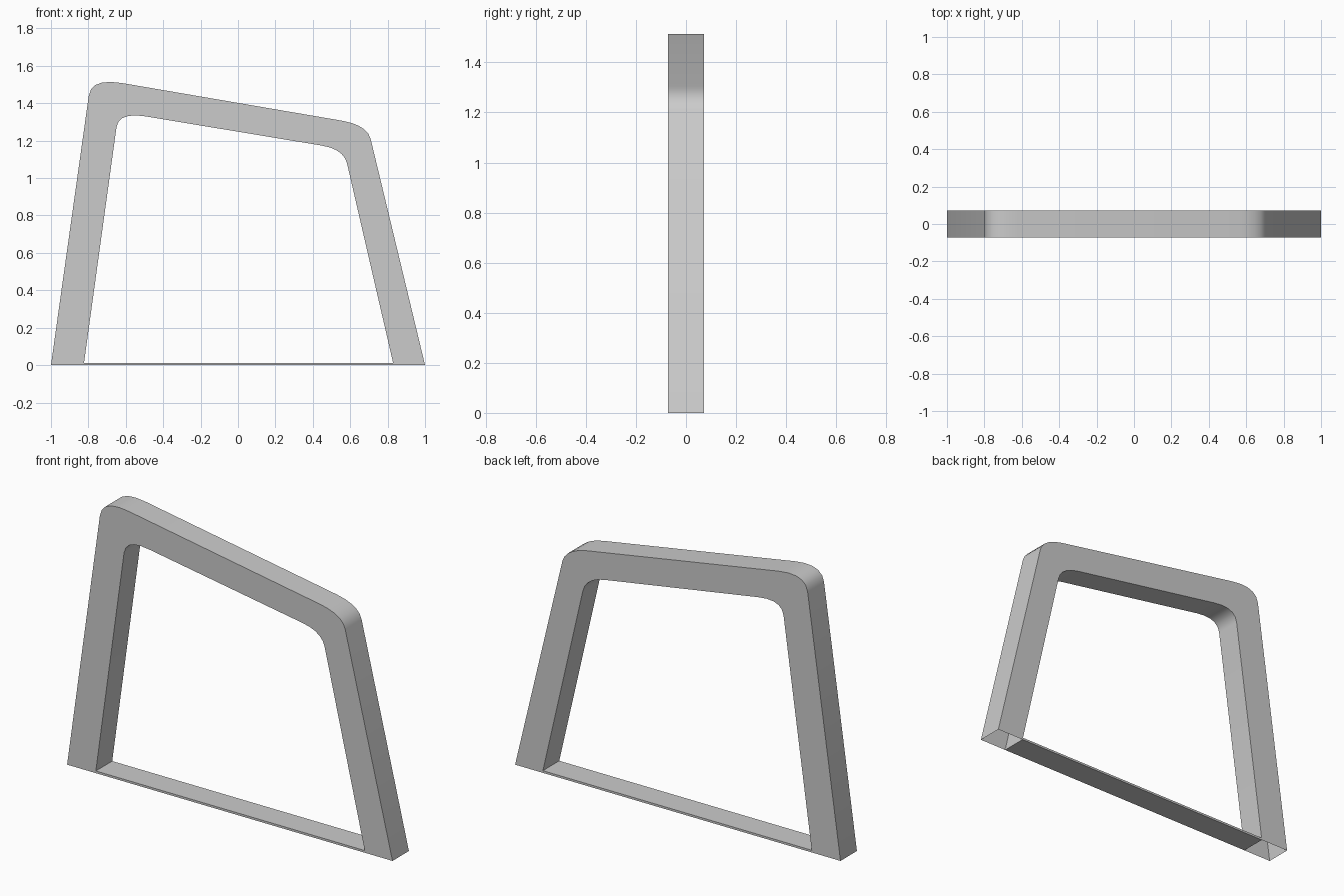
import bpy
import bmesh
import math
from mathutils import Vector

HALF_DEPTH = 0.072
STEPS = 5

if "Cube" in bpy.data.objects:
    bpy.data.objects.remove(bpy.data.objects["Cube"], do_unlink=True)

grey = bpy.data.materials.new("plain_grey")
grey.use_nodes = True
colour = (0.6, 0.6, 0.6, 1)
grey.diffuse_color = colour
grey.node_tree.nodes["Principled BSDF"].inputs["Base Color"].default_value = colour


def corner(start, control, end):
    """Rounded bend from start to end, pulled towards control."""
    a, b, c = Vector(start), Vector(control), Vector(end)
    ts = [i / STEPS for i in range(STEPS + 1)]
    return [a * (1 - t) ** 2 + b * 2 * t * (1 - t) + c * t * t for t in ts]


def finish(bm, name):
    bmesh.ops.recalc_face_normals(bm, faces=bm.faces)
    mesh = bpy.data.meshes.new(name)
    bm.to_mesh(mesh)
    bm.free()
    mesh.materials.append(grey)
    obj = bpy.data.objects.new(name, mesh)
    bpy.context.collection.objects.link(obj)
    return obj


# Arch outlines in the x-z plane, from the foot at -x to the foot at +x
outer = ([Vector((-1, 0))]
         + corner((-0.798, 1.44), (-0.785, 1.536), (-0.62, 1.508))
         + corner((0.56, 1.306), (0.69, 1.282), (0.709, 1.21))
         + [Vector((1, 0))])
inner = ([Vector((-0.825, 0))]
         + corner((-0.65, 1.27), (-0.638, 1.354), (-0.495, 1.33))
         + corner((0.447, 1.174), (0.565, 1.155), (0.583, 1.078))
         + [Vector((0.832, 0))])

# Hollow arch: a four-sided section swept along the outlines, open at the feet
bm = bmesh.new()
rings = []
for o, i in zip(outer, inner):
    section = [(o, -HALF_DEPTH), (o, HALF_DEPTH), (i, HALF_DEPTH), (i, -HALF_DEPTH)]
    rings.append([bm.verts.new((p.x, y, p.y)) for p, y in section])
for a, b in zip(rings, rings[1:]):
    for k in range(4):
        n = (k + 1) % 4
        bm.faces.new((a[k], a[n], b[n], b[k]))
arch = finish(bm, "arch_frame")
bpy.context.view_layer.objects.active = arch
arch.select_set(True)
bpy.ops.object.shade_smooth_by_angle(angle=math.radians(35))

# Thin sill strip joining the feet
bm = bmesh.new()
bmesh.ops.create_cube(bm, size=1)
left, right, thick = inner[0].x, inner[-1].x, 0.012
bmesh.ops.scale(bm, vec=(right - left, 2 * HALF_DEPTH, thick), verts=bm.verts)
bmesh.ops.translate(bm, vec=((left + right) / 2, 0, thick / 2), verts=bm.verts)
finish(bm, "floor_sill")
